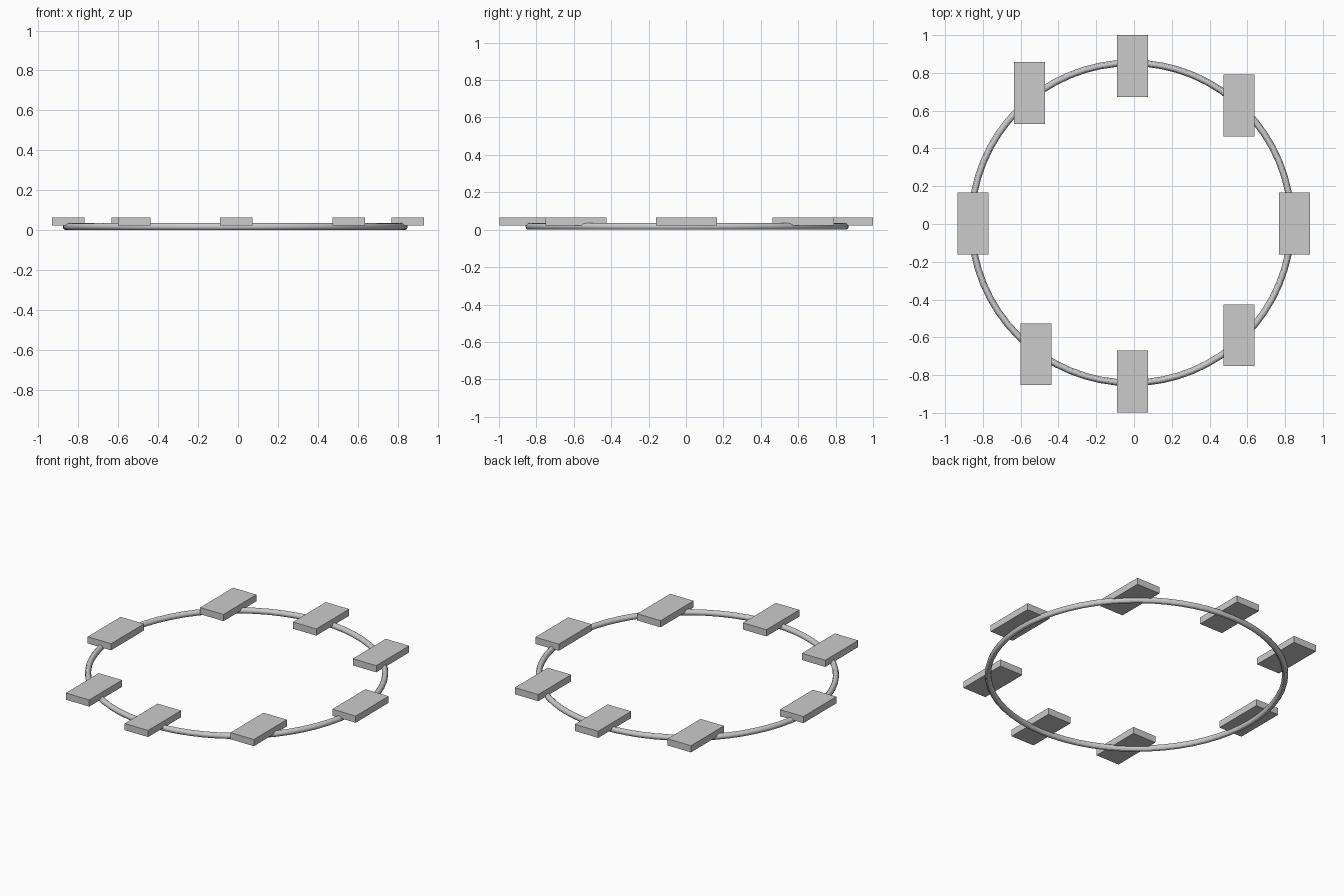
import bpy

if "Cube" in bpy.data.objects:
    bpy.data.objects.remove(bpy.data.objects["Cube"])

# Round tube ring that rests on the ground
R, r = 0.847, 0.0175
bpy.ops.mesh.primitive_torus_add(major_segments=64, minor_segments=12,
                                 major_radius=R, minor_radius=r,
                                 location=(-0.014, 0.006, r))
ring = bpy.context.object
ring.name = "ring_tube"
bpy.ops.object.shade_smooth_by_angle()

# Flat slabs, all facing the same way, spaced around the ring
SIZE = (0.163, 0.327, 0.042)
slabs = {
    "back_left": (-0.553, 0.693),
    "back": (-0.008, 0.8365),
    "back_right": (0.556, 0.627),
    "left": (-0.852, 0.003),
    "right": (0.85, 0.003),
    "front_left": (-0.519, -0.690),
    "front": (-0.008, -0.8345),
    "front_right": (0.556, -0.589),
}
for side, (x, y) in slabs.items():
    bpy.ops.mesh.primitive_cube_add(size=1, location=(x, y, 0.043))
    slab = bpy.context.object
    slab.name = side + "_slab"
    slab.scale = SIZE
    bpy.ops.object.transform_apply(location=False, rotation=False, scale=True)
